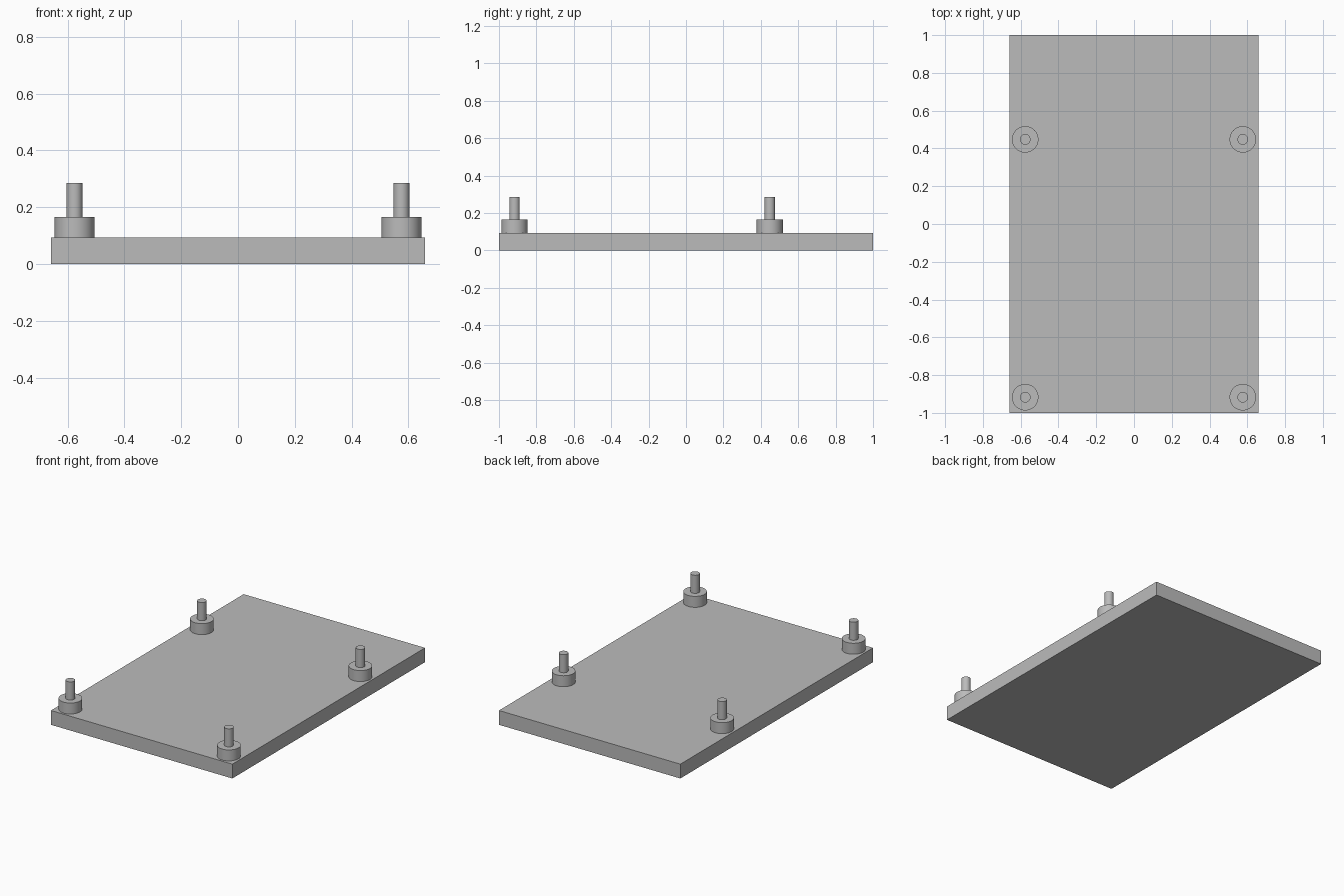
import bpy
import math

cube = bpy.data.objects.get("Cube")
if cube:
    bpy.data.objects.remove(cube, do_unlink=True)

grey = bpy.data.materials.new("plain_grey")
grey.use_nodes = True
colour = (0.5, 0.5, 0.5, 1)
grey.diffuse_color = colour
grey.node_tree.nodes["Principled BSDF"].inputs["Base Color"].default_value = colour

PLATE_TOP, BOSS_TOP, PIN_TOP = 0.094, 0.166, 0.285


def finish(name):
    obj = bpy.context.object
    obj.name = name
    obj.data.materials.append(grey)
    return obj


def cylinder(name, x, y, radius, bottom, top):
    bpy.ops.mesh.primitive_cylinder_add(
        vertices=64, radius=radius, depth=top - bottom,
        location=(x, y, (bottom + top) / 2))
    bpy.ops.object.shade_smooth_by_angle(angle=math.radians(30))
    finish(name)


# Base plate
bpy.ops.mesh.primitive_cube_add(size=1, location=(0, 0, PLATE_TOP / 2))
plate = finish("base_plate")
plate.scale = (1.318, 2, PLATE_TOP)
bpy.ops.object.transform_apply(location=False, rotation=False, scale=True)

# Four standoffs, each a wide boss with a thin pin
for side, x in (("left", 0.576), ("right", -0.576)):
    for end, y in (("front", -0.917), ("rear", 0.448)):
        cylinder(f"{end}_{side}_boss", x, y, 0.07, PLATE_TOP, BOSS_TOP)
        cylinder(f"{end}_{side}_pin", x, y, 0.028, BOSS_TOP, PIN_TOP)
